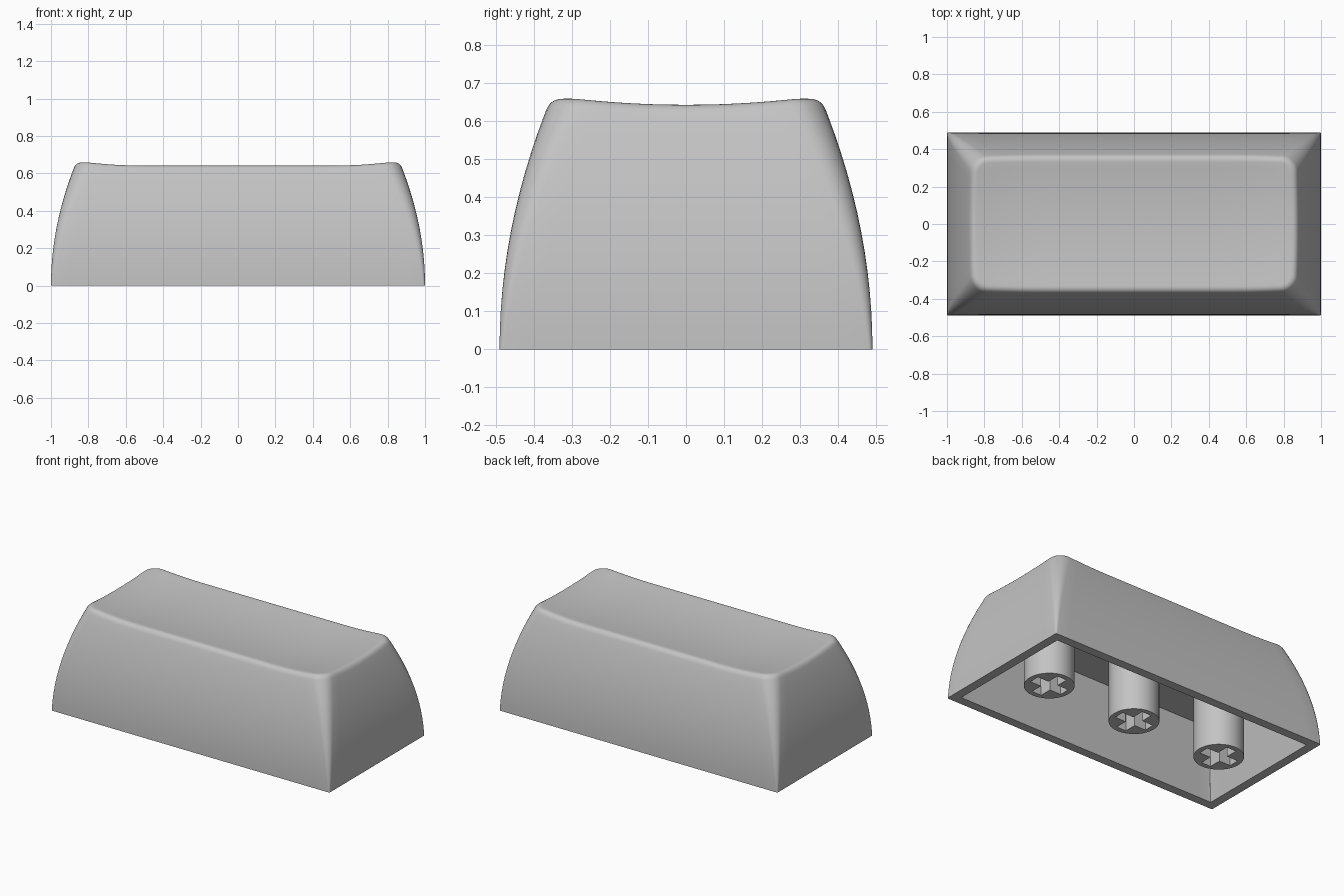
import bpy, bmesh, math
from mathutils import Vector

if "Cube" in bpy.data.objects:
    bpy.data.objects.remove(bpy.data.objects["Cube"], do_unlink=True)

HALF_X, HALF_Y = 1.0, 0.49
CURVE = 0.31           # inward bow of the sides
FILLET = 0.03          # rounding of the top rim
R_LOW, R_TOP = 0.01, 0.085
WALL, CEILING, TAPER = 0.058, 0.42, 0.095
STEM_R, STEM_GAP = 0.147, 0.64

grey = bpy.data.materials.new("mid_grey_plastic")
grey.use_nodes = True
colour = (0.55, 0.55, 0.55, 1.0)
grey.diffuse_color = colour
grey.node_tree.nodes["Principled BSDF"].inputs["Base Color"].default_value = colour


def outline(nx=24, ny=12, arc=6):
    """Rounded rectangle as (corner factor, arc direction) pairs."""
    pts = []
    corners = [(1, 1), (-1, 1), (-1, -1), (1, -1)]
    for k, (cx, cy) in enumerate(corners):
        for j in range(arc + 1):
            a = math.pi / 2 * (k + j / arc)
            pts.append((cx, cy, math.cos(a), math.sin(a)))
        ex, ey = corners[(k + 1) % 4]
        n = nx if cx != ex else ny
        a = math.pi / 2 * (k + 1)
        for j in range(1, n):
            f = j / n
            pts.append((cx + (ex - cx) * f, cy + (ey - cy) * f, math.cos(a), math.sin(a)))
    return pts


def place(p, inset, r, z=0.0):
    kx, ky, dx, dy = p
    return Vector((kx * (HALF_X - inset - r) + dx * r,
                   ky * (HALF_Y - inset - r) + dy * r, z))


def dish(v):
    """Lift a point onto the scooped top: a trough with bowl-shaped ends."""
    v.z = 0.619 + 0.2 * (max(0.0, abs(v.x) - 0.5) ** 2 + v.y ** 2)
    return v


def finish(bm, name):
    bmesh.ops.recalc_face_normals(bm, faces=bm.faces[:])
    me = bpy.data.meshes.new(name)
    bm.to_mesh(me)
    bm.free()
    me.materials.append(grey)
    ob = bpy.data.objects.new(name, me)
    bpy.context.collection.objects.link(ob)
    return ob


def activate(ob):
    bpy.ops.object.select_all(action="DESELECT")
    ob.select_set(True)
    bpy.context.view_layer.objects.active = ob


# Cap shell: cavity, bottom rim, bowed sides, rounded rim and scooped top
pts = outline()
rings = [[place(p, WALL + TAPER, 0.003, CEILING) for p in pts],
         [place(p, WALL, 0.003) for p in pts]]

edge = []
for p in pts:
    rise = CURVE * 0.65 ** 2
    for _ in range(3):
        e = dish(place(p, rise, R_TOP))
        rise = CURVE * e.z ** 2
    edge.append((e, rise))

SIDE_ROWS, FILLET_ROWS, TOP_ROWS = 12, 7, 12
for i in range(SIDE_ROWS + 1):
    t = i / SIDE_ROWS
    row = []
    for p, (e, _) in zip(pts, edge):
        z = t * (e.z - FILLET)
        row.append(place(p, CURVE * z * z, R_LOW + (R_TOP - R_LOW) * t, z))
    rings.append(row)

low = rings[-1]
high = [dish(place(p, rise + FILLET, R_TOP - FILLET)) for p, (_, rise) in zip(pts, edge)]
for i in range(1, FILLET_ROWS + 1):
    t = i / FILLET_ROWS
    rings.append([a * (1 - t) ** 2 + e * (2 * t * (1 - t)) + b * t * t
                  for a, (e, _), b in zip(low, edge, high)])
for i in range(1, TOP_ROWS):
    s = 1 - i / TOP_ROWS
    rings.append([dish(Vector((v.x * s, v.y * s, 0))) for v in high])

bm = bmesh.new()
loops = [[bm.verts.new(v) for v in ring] for ring in rings]
n = len(pts)
for a, b in zip(loops, loops[1:]):
    for j in range(n):
        k = (j + 1) % n
        bm.faces.new((a[j], a[k], b[k], b[j]))
bm.faces.new(loops[0])
centre = bm.verts.new(dish(Vector((0, 0, 0))))
for j in range(n):
    bm.faces.new((loops[-1][j], loops[-1][(j + 1) % n], centre))
cap = finish(bm, "cap_shell")
activate(cap)
bpy.ops.object.shade_smooth_by_angle(angle=math.radians(30))


def cross_cutter(x, arm=0.114, half=0.034, depth=0.2):
    """Plus-shaped prism for the socket in a stem."""
    bm = bmesh.new()
    vs = []
    for k in range(4):
        c, s = round(math.cos(k * math.pi / 2)), round(math.sin(k * math.pi / 2))
        for u, w in ((arm, -half), (arm, half), (half, half)):
            vs.append(bm.verts.new((x + u * c - w * s, u * s + w * c, -0.05)))
    face = bm.faces.new(vs)
    ext = bmesh.ops.extrude_face_region(bm, geom=[face])
    moved = [g for g in ext["geom"] if isinstance(g, bmesh.types.BMVert)]
    bmesh.ops.translate(bm, verts=moved, vec=(0, 0, depth + 0.05))
    ob = finish(bm, "socket_cutter")
    ob.hide_render = True
    return ob


# Three round stems with cross sockets
for name, x in (("right_stem", -STEM_GAP), ("middle_stem", 0.0), ("left_stem", STEM_GAP)):
    bm = bmesh.new()
    height = CEILING + 0.02
    bmesh.ops.create_cone(bm, cap_ends=True, segments=48, radius1=STEM_R,
                          radius2=STEM_R, depth=height)
    bmesh.ops.translate(bm, verts=bm.verts[:], vec=(x, 0, height / 2))
    stem = finish(bm, name)
    cutter = cross_cutter(x)
    activate(stem)
    mod = stem.modifiers.new("socket", "BOOLEAN")
    mod.operation = "DIFFERENCE"
    mod.solver = "EXACT"
    mod.object = cutter
    bpy.ops.object.modifier_apply(modifier=mod.name)
    bpy.data.objects.remove(cutter, do_unlink=True)
    bpy.ops.object.shade_smooth_by_angle(angle=math.radians(30))
